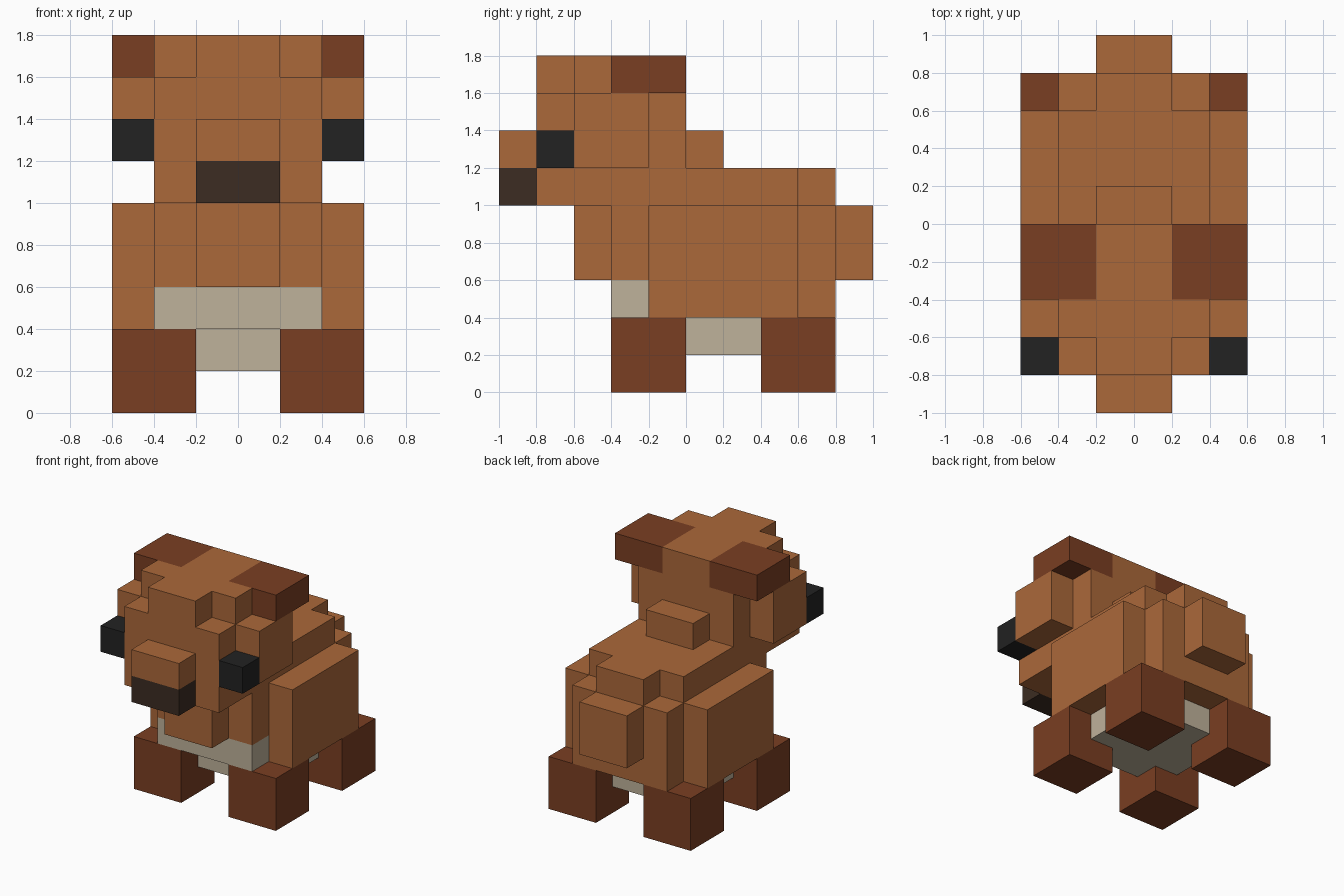
import bpy
import bmesh
from mathutils import Matrix, Vector

UNIT = 0.2  # edge length of one block

if "Cube" in bpy.data.objects:
    bpy.data.objects.remove(bpy.data.objects["Cube"], do_unlink=True)


def linear(c):
    c /= 255
    return c / 12.92 if c <= 0.04045 else ((c + 0.055) / 1.055) ** 2.4


def material(name, r, g, b):
    mat = bpy.data.materials.new(name)
    mat.use_nodes = True
    colour = (linear(r), linear(g), linear(b), 1)
    mat.diffuse_color = colour
    bsdf = next(n for n in mat.node_tree.nodes if n.type == "BSDF_PRINCIPLED")
    bsdf.inputs["Base Color"].default_value = colour
    return mat


fur = material("brown_fur", 171, 104, 58)
dark_fur = material("dark_brown_fur", 122, 62, 34)
cream = material("cream_belly", 191, 178, 155)
nose_brown = material("nose_brown", 60, 44, 34)
black = material("eye_black", 34, 34, 34)


def block(name, mat, x, y, z):
    """Box from (min, max) ranges counted in blocks."""
    bm = bmesh.new()
    size = Vector((x[1] - x[0], y[1] - y[0], z[1] - z[0])) * UNIT
    centre = Vector((sum(x), sum(y), sum(z))) * UNIT / 2
    bmesh.ops.create_cube(bm, size=1, matrix=Matrix.Translation(centre) @ Matrix.Diagonal(size).to_4x4())
    mesh = bpy.data.meshes.new(name)
    bm.to_mesh(mesh)
    bm.free()
    mesh.materials.append(mat)
    obj = bpy.data.objects.new(name, mesh)
    bpy.context.collection.objects.link(obj)
    return obj


def middle(name, mat, half, y, z):
    """Box centred on the symmetry plane."""
    return block(name, mat, (-half, half), y, z)


def pair(name, mat, x, y, z):
    """Matching boxes on both sides."""
    block("left_" + name, mat, x, y, z)
    block("right_" + name, mat, (-x[1], -x[0]), y, z)


# Legs
pair("front_leg", dark_fur, (1, 3), (-2, 0), (0, 2))
pair("hind_leg", dark_fur, (1, 3), (2, 4), (0, 2))

# Belly and chest
middle("belly_length", cream, 1, (-1, 3), (1, 2))
pair("belly_side", cream, (1, 2), (0, 2), (1, 2))
middle("lower_chest", cream, 2, (-2, -1), (2, 3))
middle("upper_chest", fur, 2, (-2, -1), (3, 5))
middle("breast", fur, 1, (-3, -2), (3, 5))

# Body, rump and tail
middle("body", fur, 2, (-1, 3), (2, 5))
middle("back", fur, 2, (0, 3), (5, 6))
pair("flank", fur, (2, 3), (-1, 3), (2, 5))
middle("rump", fur, 2, (3, 4), (2, 5))
middle("rump_top", fur, 1, (3, 4), (5, 6))
middle("tail", fur, 1, (4, 5), (3, 5))

# Head
middle("head", fur, 2, (-4, 0), (5, 8))
middle("head_top", fur, 1, (-4, 0), (8, 9))
pair("brow", fur, (1, 2), (-3, -2), (8, 9))
pair("cheek", fur, (2, 3), (-3, -1), (6, 8))
middle("nape", fur, 1, (0, 1), (6, 7))

# Face and ears
middle("muzzle", fur, 1, (-5, -4), (6, 7))
middle("nose", nose_brown, 1, (-5, -4), (5, 6))
pair("eye", black, (2, 3), (-4, -3), (6, 7))
pair("ear", dark_fur, (1, 3), (-2, 0), (8, 9))
